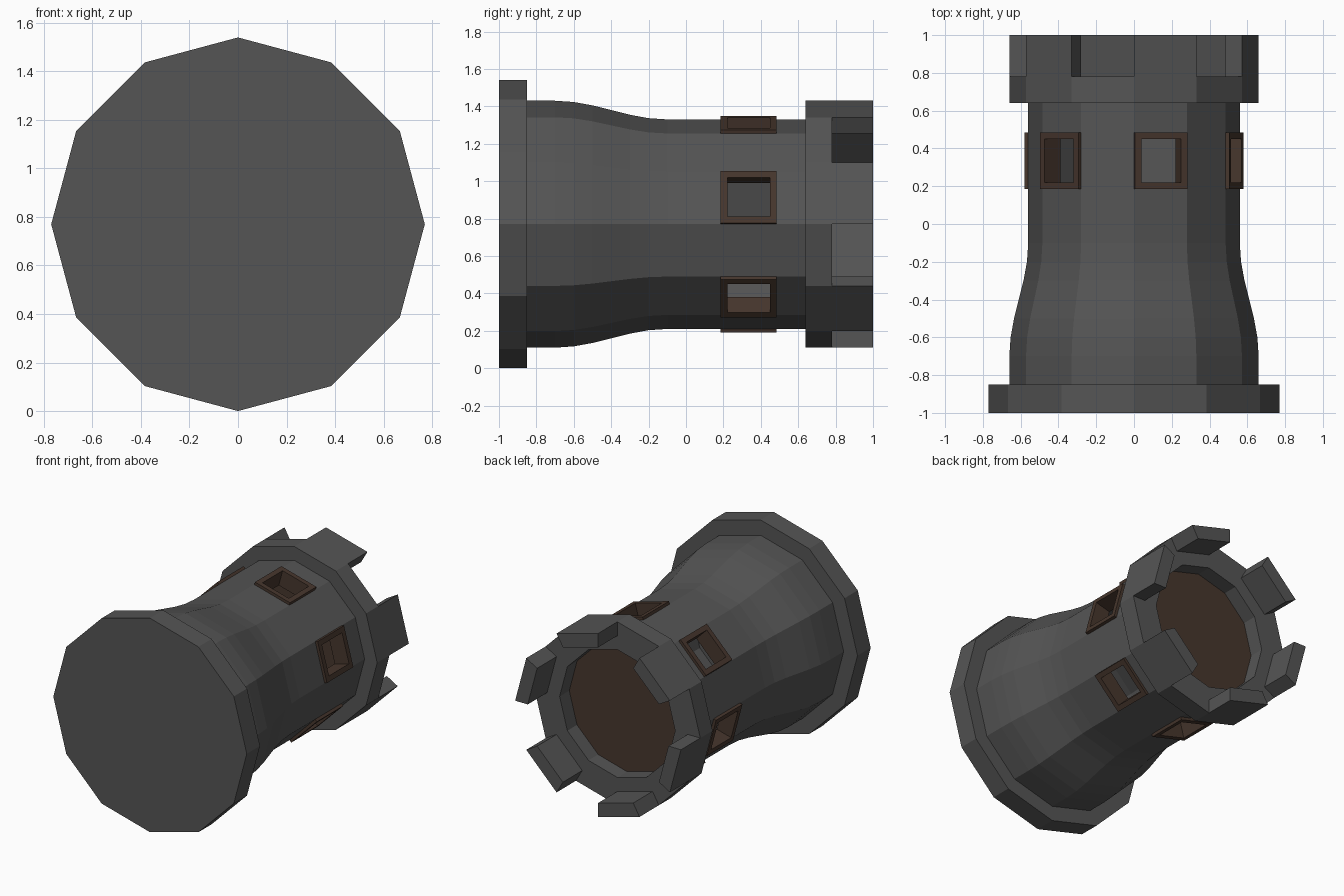
import bpy, bmesh
from math import sin, cos, pi, radians

if "Cube" in bpy.data.objects:
    bpy.data.objects.remove(bpy.data.objects["Cube"])

N = 12          # sides of the tower
CZ = 0.77       # height of the tower axis (it lies along y)


def material(name, rgb):
    m = bpy.data.materials.new(name)
    m.diffuse_color = (*rgb, 1)
    m.use_nodes = True
    m.node_tree.nodes["Principled BSDF"].inputs["Base Color"].default_value = m.diffuse_color
    return m


stone = material("dark_stone", (0.09, 0.09, 0.09))
wood = material("brown_wood", (0.062, 0.037, 0.026))


def finish(name, bm, mat):
    me = bpy.data.meshes.new(name)
    bm.to_mesh(me)
    bm.free()
    me.materials.append(mat)
    ob = bpy.data.objects.new(name, me)
    bpy.context.collection.objects.link(ob)
    return ob


def polar(r, deg, y):
    a = radians(deg)
    return (r * cos(a), y, CZ + r * sin(a))


def revolve(name, profile, mat, window=None):
    """Sweep a closed (r, y) outline around the axis; window = y range left open on every other side."""
    bm = bmesh.new()
    rings = [[bm.verts.new(polar(r, 360 * k / N, y)) for r, y in profile] for k in range(N)]
    holes = []
    n = len(profile)
    for k in range(N):
        a, b = rings[k], rings[(k + 1) % N]
        for i in range(n):
            j = (i + 1) % n
            f = bm.faces.new((a[i], a[j], b[j], b[i]))
            if window and k % 2 == 0 and {profile[i][1], profile[j][1]} == set(window):
                holes.append(f)
    bmesh.ops.recalc_face_normals(bm, faces=bm.faces)
    bmesh.ops.delete(bm, geom=holes, context='FACES_ONLY')
    return finish(name, bm, mat)


def disc(name, r, y0, y1, mat):
    bm = bmesh.new()
    lo, hi = ([bm.verts.new(polar(r, 360 * k / N, y)) for k in range(N)] for y in (y0, y1))
    bm.faces.new(lo)
    bm.faces.new(hi)
    for k in range(N):
        bm.faces.new((lo[k], lo[k - 1], hi[k - 1], hi[k]))
    bmesh.ops.recalc_face_normals(bm, faces=bm.faces)
    return finish(name, bm, mat)


# Base slab
disc("base_slab", 0.77, -1.0, -0.85, stone)

# Hollow flared wall with window openings
W0, W1 = 0.2, 0.47
curve = [(0.61 + 0.05 * cos(pi * i / 6), -0.7 + 0.1 * i) for i in range(7)]
outer = [(0.66, -0.85)] + curve + [(0.56, W0), (0.56, W1), (0.56, 0.64)]
inner = [(r - 0.1, y) for r, y in reversed(outer)]
revolve("tower_wall", outer + inner, stone, (W0, W1))

# Top collar and wooden floor inside it
revolve("collar", [(0.66, 0.64), (0.66, 0.78), (0.46, 0.78), (0.46, 0.64)], stone)
disc("top_floor", 0.46, 0.64, 0.67, wood)


# Battlements on every other side
for k in range(0, N, 2):
    bm = bmesh.new()
    q = [[bm.verts.new(polar(r, d * 30, y)) for r, d in
          ((0.66, k), (0.66, k + 1), (0.56, k + 1), (0.56, k))] for y in (0.78, 1.0)]
    bm.faces.new(q[0])
    bm.faces.new(q[1])
    for i in range(4):
        bm.faces.new((q[0][i], q[0][i - 1], q[1][i - 1], q[1][i]))
    bmesh.ops.recalc_face_normals(bm, faces=bm.faces)
    finish(f"battlement_{k // 2}", bm, stone)


# Window frames: rectangular rings running through the wall
def window_frame(name, deg):
    a = radians(deg)
    yc, hw, hh, bar = 0.335, 0.144, 0.15, 0.036

    def loop(w, h, d):
        return [bm.verts.new((d * cos(a) - s * w * sin(a), yc + t * h,
                              CZ + d * sin(a) + s * w * cos(a)))
                for s, t in ((-1, -1), (1, -1), (1, 1), (-1, 1))]
    bm = bmesh.new()
    front, back = 0.561, 0.443
    loops = [loop(hw, hh, back), loop(hw, hh, front),
             loop(hw - bar, hh - bar, front), loop(hw - bar, hh - bar, back)]
    for i in range(4):
        p, q = loops[i], loops[(i + 1) % 4]
        for j in range(4):
            bm.faces.new((p[j], p[j - 1], q[j - 1], q[j]))
    bmesh.ops.recalc_face_normals(bm, faces=bm.faces)
    finish(name, bm, wood)


for k in range(0, N, 2):
    window_frame(f"window_frame_{k // 2}", 30 * k + 15)
